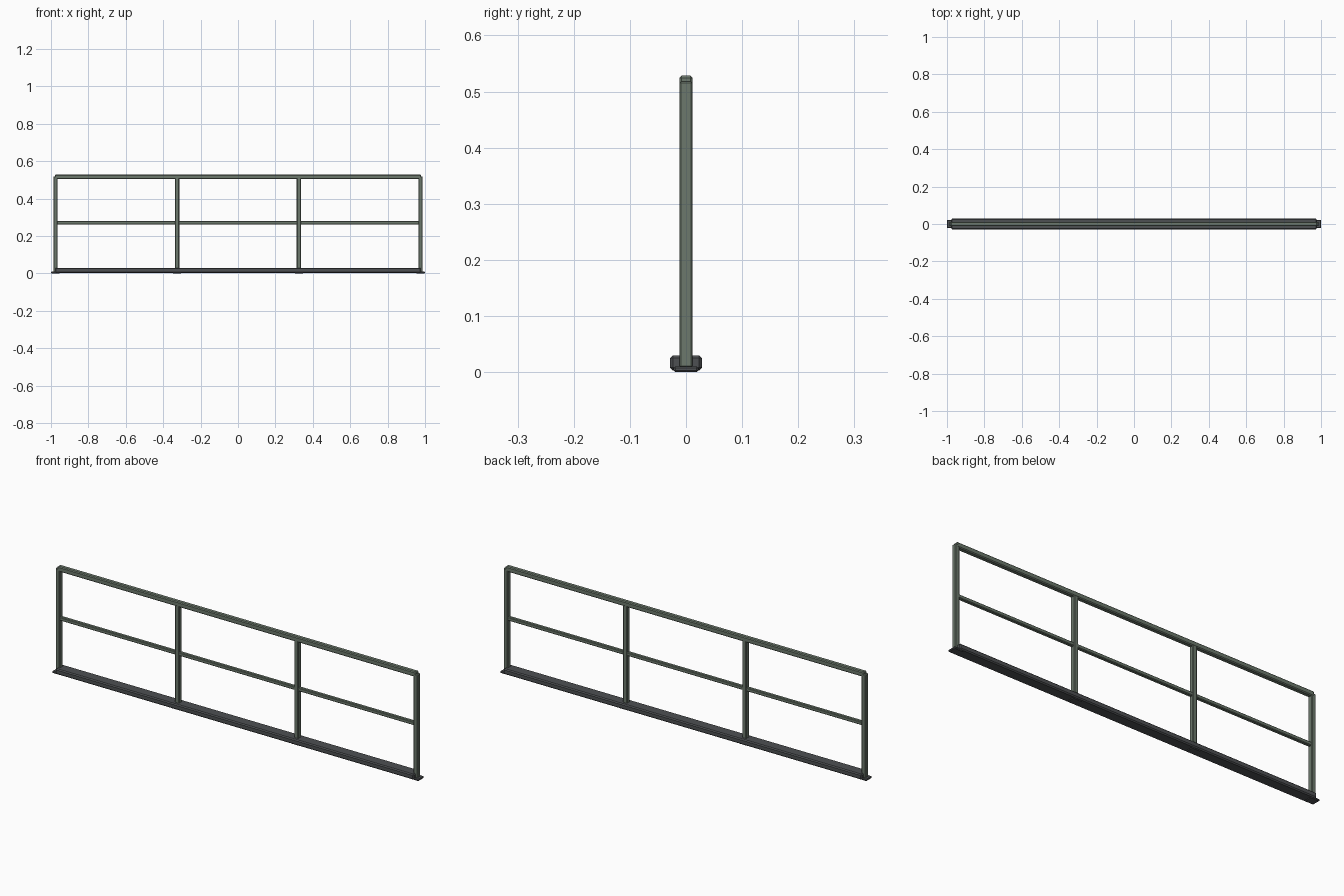
import bpy

if "Cube" in bpy.data.objects:
    bpy.data.objects.remove(bpy.data.objects["Cube"])


def material(name, color):
    m = bpy.data.materials.new(name)
    m.diffuse_color = (*color, 1)
    m.use_nodes = True
    m.node_tree.nodes["Principled BSDF"].inputs["Base Color"].default_value = m.diffuse_color
    return m


green = material("painted_green", (0.15, 0.19, 0.15))
dark = material("dark_metal", (0.075, 0.08, 0.085))


def bar(name, center, size, bevel, mat):
    """Chamfered box centred at a point."""
    bpy.ops.mesh.primitive_cube_add(size=1, location=center)
    ob = bpy.context.object
    ob.name = name
    ob.scale = size
    bpy.ops.object.transform_apply(location=False, rotation=False, scale=True)
    mod = ob.modifiers.new("chamfer", 'BEVEL')
    mod.width = bevel
    mod.segments = 1
    ob.data.materials.append(mat)
    return ob


# Long base beam
bar("base_beam", (0, 0, 0.0165), (1.954, 0.057, 0.027), 0.005, dark)

# Posts with small foot plates
for i, x in enumerate((-0.976, -0.3255, 0.3255, 0.976)):
    bar(f"post_{i + 1}", (x, 0, 0.263), (0.023, 0.023, 0.51), 0.003, green)
    bar(f"foot_plate_{i + 1}", (x, 0, 0.005), (0.048, 0.044, 0.010), 0.003, dark)

# Horizontal rails
bar("top_rail", (0, 0, 0.516), (1.957, 0.024, 0.025), 0.004, green)
bar("middle_rail", (0, 0, 0.271), (1.954, 0.018, 0.018), 0.003, green)
